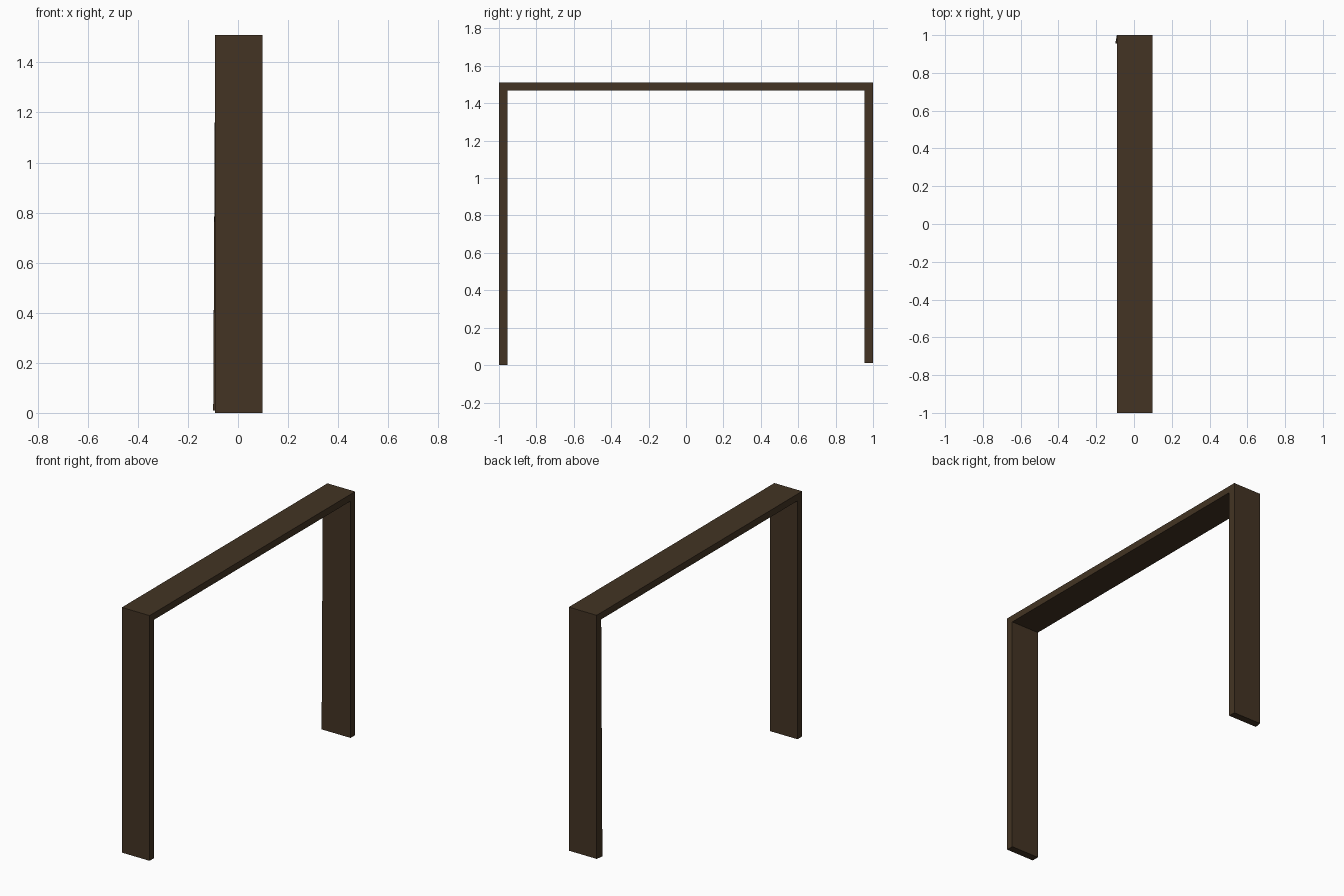
import bpy, bmesh

if "Cube" in bpy.data.objects:
    bpy.data.objects.remove(bpy.data.objects["Cube"])

wood = bpy.data.materials.new("dark brown wood")
wood.diffuse_color = (0.056, 0.034, 0.017, 1)
wood.use_nodes = True
wood.node_tree.nodes["Principled BSDF"].inputs["Base Color"].default_value = wood.diffuse_color

# Doorway outline in the YZ plane: outer and inner edges, front leg to back leg
outer = [(-1, 0), (-1, 1.51), (1, 1.51), (1, 0.01)]
inner = [(-0.955, 0), (-0.955, 1.468), (0.955, 1.468), (0.955, 0.01)]
LEFT, RIGHT = -0.091, 0.098

bm = bmesh.new()
o = [bm.verts.new((LEFT, y, z)) for y, z in outer]
n = [bm.verts.new((LEFT, y, z)) for y, z in inner]
faces = [bm.faces.new((o[i], o[i + 1], n[i + 1], n[i])) for i in range(3)]

# Extrude the outline to the full board width
ext = bmesh.ops.extrude_face_region(bm, geom=faces, use_keep_orig=True)
for v in ext["geom"]:
    if isinstance(v, bmesh.types.BMVert):
        v.co.x = RIGHT

# Back leg is slightly twisted: its inner foot corner sticks out
n[3].co.x = -0.099

bmesh.ops.recalc_face_normals(bm, faces=bm.faces)
mesh = bpy.data.meshes.new("door_frame")
bm.to_mesh(mesh)
bm.free()
mesh.materials.append(wood)
frame = bpy.data.objects.new("door_frame", mesh)
bpy.context.collection.objects.link(frame)
